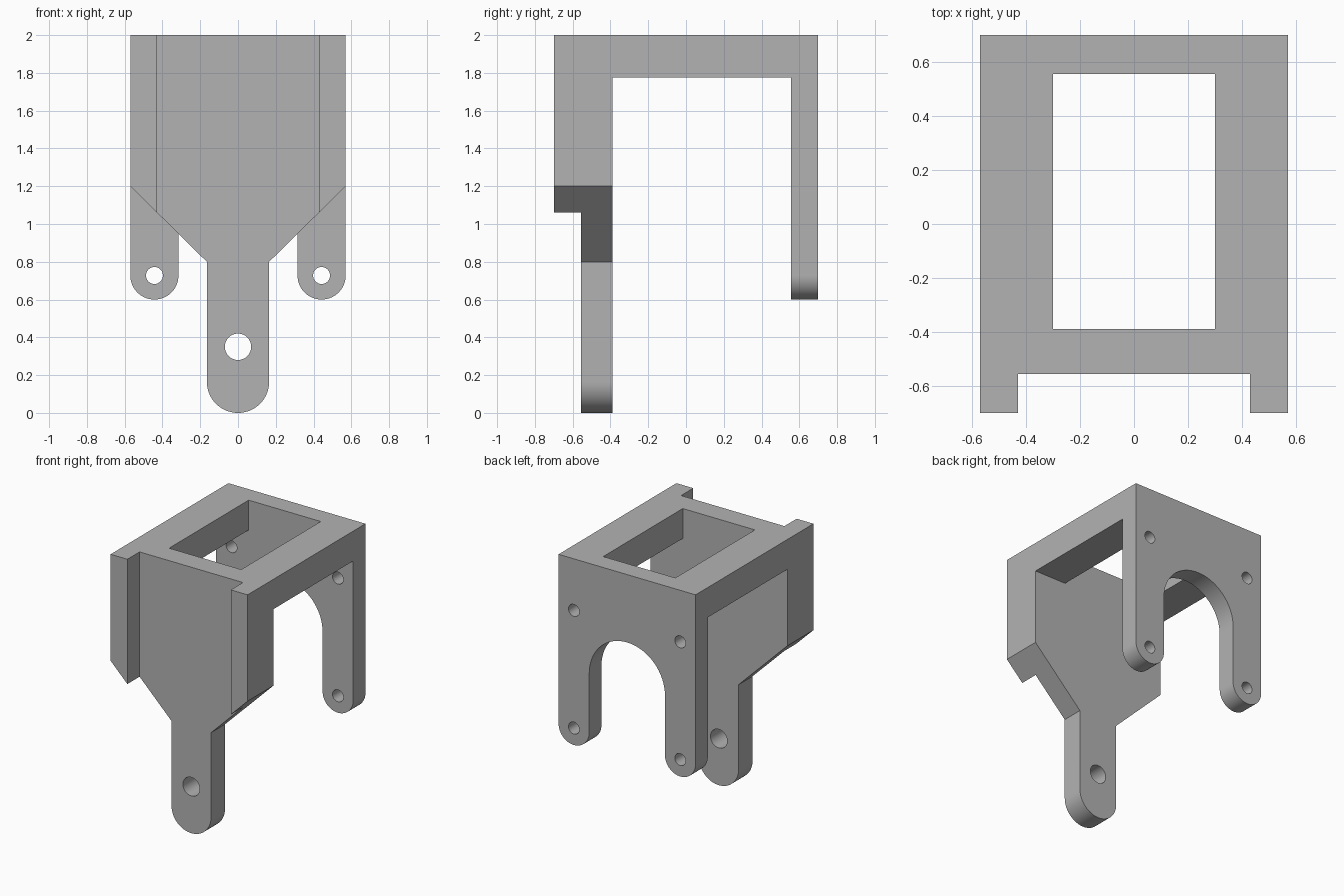
import bpy
import math

cube = bpy.data.objects.get("Cube")
if cube:
    bpy.data.objects.remove(cube, do_unlink=True)

# Overall sizes
W, D, TOP = 0.57, 0.70, 2.0
FRONT_OUT, FRONT_IN, BACK_IN = -0.555, -0.39, 0.555
TONGUE_R, RIB_IN, WINDOW = 0.165, 0.43, 0.30
LEG_IN = 0.315
LEG_R = (W - LEG_IN) / 2
LEG_X = W - LEG_R
LEG_Z = 0.6 + LEG_R
ARCH_Z = 1.175
BEAM_Z = 1.775

grey = bpy.data.materials.new("plain grey")
grey.use_nodes = True
colour = (0.45, 0.45, 0.45, 1.0)
grey.diffuse_color = colour
grey.node_tree.nodes["Principled BSDF"].inputs["Base Color"].default_value = colour


def arc(cx, cz, r, start, end, n=32):
    """Points on an arc, angles in degrees."""
    return [(cx + r * math.cos(math.radians(start + (end - start) * i / n)),
             cz + r * math.sin(math.radians(start + (end - start) * i / n)))
            for i in range(n + 1)]


def circle(cx, cz, r):
    return arc(cx, cz, r, 0, 360)[:-1]


def plate(name, y0, y1, outline, holes=()):
    """Extrude an x-z outline, with holes, from y0 to y1."""
    curve = bpy.data.curves.new(name, 'CURVE')
    curve.dimensions = '2D'
    curve.fill_mode = 'BOTH'
    curve.extrude = (y1 - y0) / 2
    for points in (outline, *holes):
        spline = curve.splines.new('POLY')
        spline.points.add(len(points) - 1)
        for p, (x, z) in zip(spline.points, points):
            p.co = (x, z, 0, 1)
        spline.use_cyclic_u = True
    ob = bpy.data.objects.new(name, curve)
    bpy.context.collection.objects.link(ob)
    ob.location.y = (y0 + y1) / 2
    ob.rotation_euler.x = math.pi / 2
    bpy.ops.object.select_all(action='DESELECT')
    ob.select_set(True)
    bpy.context.view_layer.objects.active = ob
    bpy.ops.object.convert(target='MESH')
    ob = bpy.context.object
    bpy.ops.object.transform_apply(location=True, rotation=True, scale=True)
    # Weld the caps to the walls
    bpy.ops.object.mode_set(mode='EDIT')
    bpy.ops.mesh.select_all(action='SELECT')
    bpy.ops.mesh.remove_doubles(threshold=0.0001)
    bpy.ops.mesh.normals_make_consistent(inside=False)
    bpy.ops.object.mode_set(mode='OBJECT')
    ob.data.materials.clear()
    ob.data.materials.append(grey)
    bpy.ops.object.shade_smooth_by_angle(angle=math.radians(30))
    return ob


# Front plate tapering into a round-ended tongue
plate("front_plate", FRONT_OUT, FRONT_IN,
      [(W, TOP), (-W, TOP), (-W, 1.2), (-TONGUE_R, 0.8)]
      + arc(0, TONGUE_R, TONGUE_R, 180, 360)
      + [(TONGUE_R, 0.8), (W, 1.2)],
      [circle(0, 0.35, 0.07)])

# Back plate with an arch between two round-ended legs
plate("back_plate", BACK_IN, D,
      [(W, TOP), (-W, TOP)]
      + arc(-LEG_X, LEG_Z, LEG_R, 180, 360)
      + arc(0, ARCH_Z, LEG_IN, 180, 0)
      + arc(LEG_X, LEG_Z, LEG_R, 180, 360),
      [circle(s * LEG_X, z, 0.045)
       for s in (-1, 1) for z in (LEG_Z, LEG_Z + 2 * LEG_X)])

# Side beams joining the plates, and ribs on the front edges
rib_slope = 0.4 / (W - TONGUE_R)
rib_low = 1.2 - (W - RIB_IN) * rib_slope
for side, s in (("left", 1), ("right", -1)):
    plate(side + "_beam", FRONT_IN, BACK_IN,
          [(s * WINDOW, BEAM_Z), (s * W, BEAM_Z), (s * W, TOP), (s * WINDOW, TOP)])
    plate(side + "_rib", -D, FRONT_OUT,
          [(s * RIB_IN, rib_low), (s * W, 1.2), (s * W, TOP), (s * RIB_IN, TOP)])
